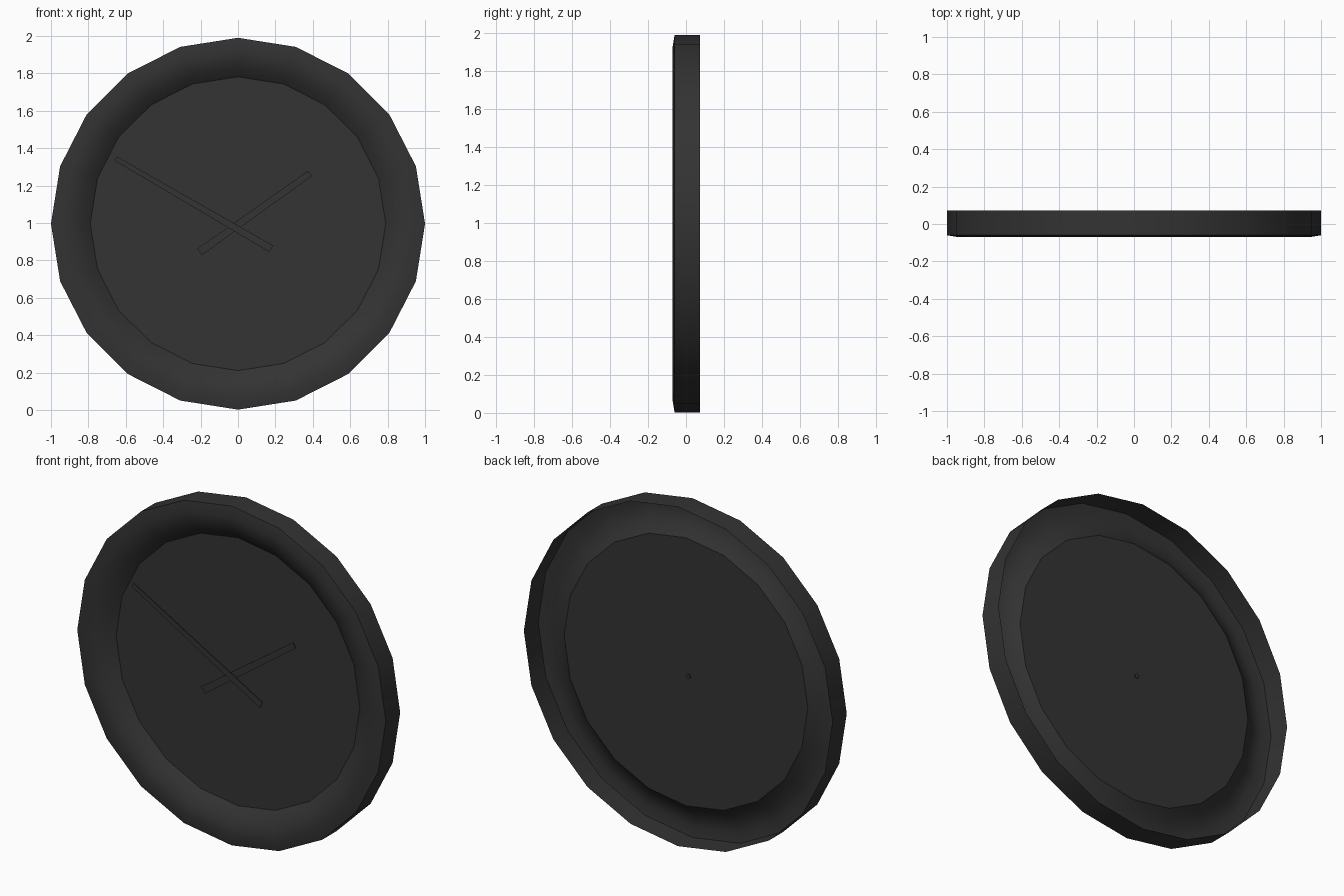
import bpy, bmesh, math
from mathutils import Vector

if "Cube" in bpy.data.objects:
    bpy.data.objects.remove(bpy.data.objects["Cube"])

SIDES = 20
CZ = 0.996      # height of the clock centre
RZ = 0.994      # slight vertical squash of the case

mat = bpy.data.materials.new("charcoal")
mat.diffuse_color = (0.033, 0.033, 0.033, 1)
mat.use_nodes = True
mat.node_tree.nodes["Principled BSDF"].inputs["Base Color"].default_value = mat.diffuse_color


def finish(name, bm, smooth=False):
    me = bpy.data.meshes.new(name)
    bm.to_mesh(me)
    bm.free()
    ob = bpy.data.objects.new(name, me)
    bpy.context.collection.objects.link(ob)
    me.materials.append(mat)
    if smooth:
        bpy.ops.object.select_all(action='DESELECT')
        ob.select_set(True)
        bpy.context.view_layer.objects.active = ob
        bpy.ops.object.shade_smooth_by_angle(angle=math.radians(38))
    return ob


def ring(bm, r, y, n=SIDES, cx=0.0, cz=CZ):
    return [bm.verts.new((cx + r * math.cos(2 * math.pi * i / n), y,
                          cz + r * RZ * math.sin(2 * math.pi * i / n)))
            for i in range(n)]


def bridge(bm, a, b):
    n = len(a)
    for i in range(n):
        j = (i + 1) % n
        bm.faces.new((a[i], a[j], b[j], b[i]))


# Case rim: open-backed shell, outer wall rolling over and in to the dial
bm = bmesh.new()
profile = [(1.0, 0.073), (1.0, -0.06), (0.94, -0.07), (0.885, -0.06),
           (0.835, -0.036), (0.79, 0.0)]
rings = [ring(bm, r, y) for r, y in profile]
for a, b in zip(rings, rings[1:]):
    bridge(bm, b, a)
if bm.faces[:]:
    bm.normal_update()
    bm.faces.ensure_lookup_table()
    f = bm.faces[0]     # outer wall must face outward
    c = f.calc_center_median() - Vector((0, 0, CZ))
    if f.normal.dot(c) < 0:
        bmesh.ops.reverse_faces(bm, faces=bm.faces[:])
finish("case_rim", bm, True)

# Dial: flat disc facing the front
bm = bmesh.new()
bm.faces.new(ring(bm, 0.79, 0.0))
bm.normal_update()
bm.faces.ensure_lookup_table()
if bm.faces[0].normal.y > 0:
    bmesh.ops.reverse_faces(bm, faces=bm.faces[:])
finish("dial", bm)


# Hands: thin tapered bars from tail to tip
def hand(name, tail, tip, w_tail, w_tip, y0, y1):
    bm = bmesh.new()
    a, b = Vector(tail), Vector(tip)
    d = (b - a).normalized()
    n = Vector((-d.y, d.x))
    pts = [a - n * w_tail / 2, b - n * w_tip / 2,
           b + n * w_tip / 2, a + n * w_tail / 2]
    lo, hi = [[bm.verts.new((p.x, y, p.y)) for p in pts] for y in (y0, y1)]
    bm.faces.new(lo)
    bm.faces.new(hi)
    bridge(bm, lo, hi)
    bmesh.ops.recalc_face_normals(bm, faces=bm.faces[:])
    finish(name, bm)


hand("minute_hand", (0.178, 0.862), (-0.655, 1.345), 0.04, 0.025, -0.040, -0.034)
hand("hour_hand", (-0.205, 0.845), (0.385, 1.265), 0.042, 0.034, -0.031, -0.025)

# Centre pin through the dial
bm = bmesh.new()
front = ring(bm, 0.014, -0.038, 10, -0.017, 0.974)
back = ring(bm, 0.014, 0.006, 10, -0.017, 0.974)
bm.faces.new(front)
bm.faces.new(back)
bridge(bm, front, back)
bmesh.ops.recalc_face_normals(bm, faces=bm.faces[:])
finish("centre_pin", bm, True)
